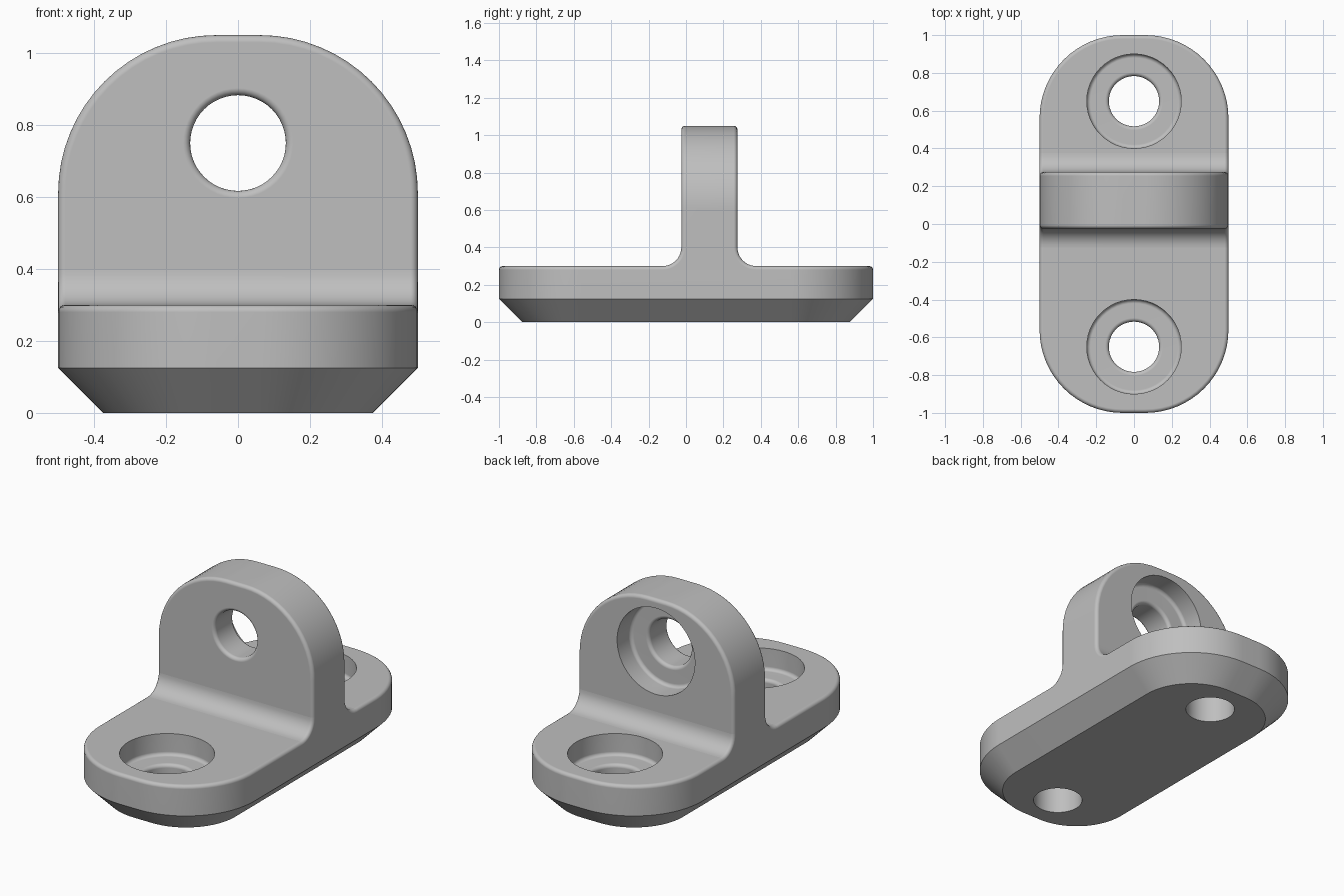
import bpy
import bmesh
from math import cos, sin, pi, radians
from mathutils import Vector

cube = bpy.data.objects.get("Cube")
if cube:
    bpy.data.objects.remove(cube, do_unlink=True)

HALF_W, CORNER, EDGE = 0.5, 0.44, 0.02       # half width, corner radius, edge rounding
BASE_TOP, HEIGHT = 0.3, 1.05
FRONT, BACK = -0.025, 0.275                  # faces of the upright lug
BLEND = 0.1                                  # fillet between lug and base

grey = bpy.data.materials.new("plain grey")
grey.use_nodes = True
grey.diffuse_color = (0.52, 0.52, 0.52, 1)
grey.node_tree.nodes["Principled BSDF"].inputs["Base Color"].default_value = grey.diffuse_color


def arc(cx, cy, r, a0, a1, n):
    """Points on an arc, angles in degrees."""
    angles = [radians(a0 + (a1 - a0) * i / n) for i in range(n + 1)]
    return [(cx + r * cos(a), cy + r * sin(a)) for a in angles]


def loft(name, loops):
    """Closed solid through loops that share a point count."""
    bm = bmesh.new()
    rings = [[bm.verts.new(p) for p in loop] for loop in loops]
    n = len(rings[0])
    for a, b in zip(rings, rings[1:]):
        for i in range(n):
            j = (i + 1) % n
            bm.faces.new((a[i], a[j], b[j], b[i]))
    bm.faces.new(rings[0])
    bm.faces.new(rings[-1])
    bmesh.ops.recalc_face_normals(bm, faces=bm.faces)
    mesh = bpy.data.meshes.new(name)
    bm.to_mesh(mesh)
    bm.free()
    mesh.materials.append(grey)
    ob = bpy.data.objects.new(name, mesh)
    bpy.context.collection.objects.link(ob)
    return ob


def select(ob):
    bpy.ops.object.select_all(action='DESELECT')
    ob.select_set(True)
    bpy.context.view_layer.objects.active = ob


def cut(ob, cutter):
    select(ob)
    mod = ob.modifiers.new("hole", 'BOOLEAN')
    mod.operation, mod.solver, mod.object = 'DIFFERENCE', 'EXACT', cutter
    bpy.ops.object.modifier_apply(modifier=mod.name)
    bpy.data.objects.remove(cutter, do_unlink=True)


def finish(ob):
    select(ob)
    bpy.ops.object.shade_smooth_by_angle(angle=radians(30))
    ob.modifiers.new("even shading", 'WEIGHTED_NORMAL').keep_sharp = True


def hole_cutter(origin, axis, flared):
    """Counterbored hole running inward from origin along axis."""
    bore, hole, depth = 0.25, 0.133, 0.125
    prof = [(bore, -0.1)]
    prof += arc(bore - EDGE, depth - EDGE, EDGE, 0, 90, 4)
    prof += arc(hole + EDGE, depth + EDGE, EDGE, 270, 180, 4)
    if flared:
        prof += arc(hole + EDGE, BACK - FRONT - EDGE, EDGE, 180, 90, 4)
        prof.append((hole + EDGE, 0.4))
    else:
        prof.append((hole, 0.4))
    axis = Vector(axis)
    u = Vector((1, 0, 0))
    v = axis.cross(u)
    ring = arc(0, 0, 1, 0, 352.5, 47)
    cutter = loft("hole_cutter", [[Vector(origin) + axis * t + (u * c + v * s) * r
                                   for c, s in ring] for r, t in prof])
    cutter.hide_render = True
    return cutter


# Base plate: chamfered below, rounded along its top edge
def base_loop(z, inset):
    r, cx, cy = CORNER - inset, HALF_W - CORNER, 1 - CORNER
    pts = []
    for sx, sy, a in ((1, 1, 0), (-1, 1, 90), (-1, -1, 180), (1, -1, 270)):
        pts += arc(sx * cx, sy * cy, r, a, a + 90, 16)
    return [(x, y, z) for x, y in pts]


rounding = [(EDGE - c, s) for c, s in arc(0, 0, EDGE, 0, 90, 4)]   # (inset, rise)
layers = [(0, 0.125), (0.125, 0)]
layers += [(BASE_TOP - EDGE + rise, inset) for inset, rise in rounding]
base = loft("base_plate", [base_loop(z, inset) for z, inset in layers])
for side in (1, -1):
    cut(base, hole_cutter((0, side * 0.65, BASE_TOP), (0, 0, -1), False))
finish(base)


# Upright lug with an arched top, rounded along front and back edges
def lug_loop(y, inset):
    r, cx, cz = CORNER - inset, HALF_W - CORNER, HEIGHT - CORNER
    pts = [(inset - HALF_W, 0.2), (HALF_W - inset, 0.2)]
    pts += arc(cx, cz, r, 0, 90, 16) + arc(-cx, cz, r, 90, 180, 16)
    return [(x, y, z) for x, z in pts]


lug_layers = [(FRONT + EDGE - rise, inset) for inset, rise in reversed(rounding)]
lug_layers += [(BACK - EDGE + rise, inset) for inset, rise in rounding]
lug = loft("upright_lug", [lug_loop(y, inset) for y, inset in lug_layers])
cut(lug, hole_cutter((0, BACK, 0.75), (0, -1, 0), True))
finish(lug)


# Concave fillets joining lug and base, with rounded ends
def blend_loop(x, inset, face, way):
    pts = arc(BLEND, BLEND, BLEND + inset, 270, 180, 10)
    pts += [(-0.05, BLEND), (-0.05, -0.1), (BLEND, -0.1)]
    return [(x, face + way * d, BASE_TOP + h) for d, h in pts]


ends = [(HALF_W - EDGE + rise, EDGE - inset) for rise, inset in
        [(rise, EDGE - inset) for inset, rise in rounding]]
ends = [(-x, i) for x, i in reversed(ends)] + ends
# widest at full section, drawn in by the rounding at both ends
sections = [(x, EDGE - (EDGE ** 2 - max(0, abs(x) - HALF_W + EDGE) ** 2 + 1e-12) ** 0.5)
            for x, _ in ends]
for name, face, way in (("front_fillet", FRONT, -1), ("back_fillet", BACK, 1)):
    finish(loft(name, [blend_loop(x, inset, face, way) for x, inset in sections]))
